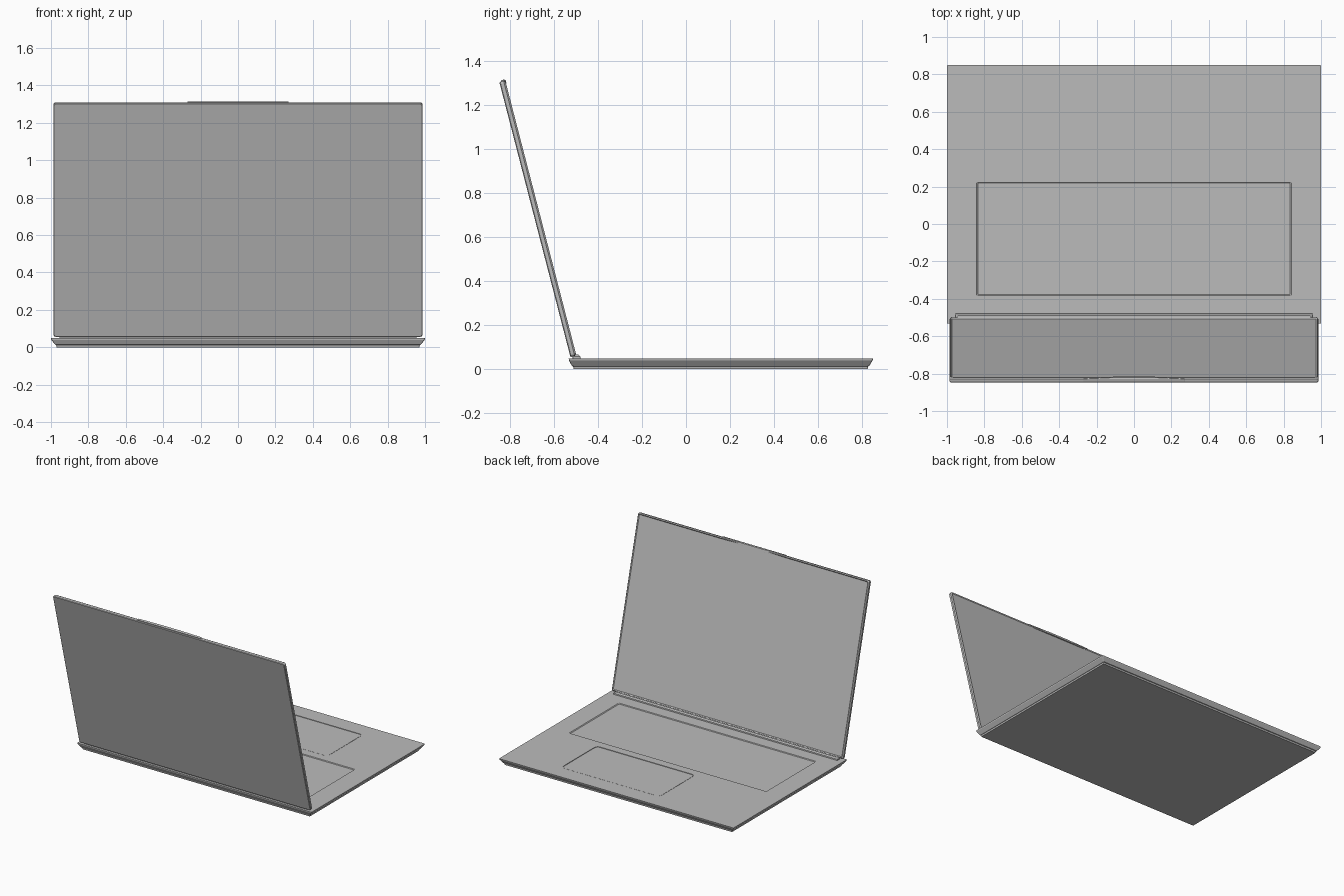
import bpy, bmesh, math
from mathutils import Matrix

if "Cube" in bpy.data.objects:
    bpy.data.objects.remove(bpy.data.objects["Cube"])

grey = bpy.data.materials.new("satin_grey")
grey.diffuse_color = (0.5, 0.5, 0.5, 1)
grey.use_nodes = True
grey.node_tree.nodes["Principled BSDF"].inputs["Base Color"].default_value = grey.diffuse_color


def rounded_rect(x0, x1, y0, y1, r, n=4):
    """Corner-rounded outline, counter-clockwise."""
    pts = []
    corners = [(x1 - r, y1 - r), (x0 + r, y1 - r), (x0 + r, y0 + r), (x1 - r, y0 + r)]
    for i, (cx, cy) in enumerate(corners):
        for k in range(n + 1):
            a = math.pi / 2 * (i + k / n)
            pts.append((cx + r * math.cos(a), cy + r * math.sin(a)))
    return pts


def loft(name, layers, r=0.01):
    """Stack of rounded rectangles (z, x0, x1, y0, y1), capped at both ends."""
    bm = bmesh.new()
    rings = []
    for z, x0, x1, y0, y1 in layers:
        rings.append([bm.verts.new((x, y, z)) for x, y in rounded_rect(x0, x1, y0, y1, r)])
    n = len(rings[0])
    for a, b in zip(rings, rings[1:]):
        for i in range(n):
            j = (i + 1) % n
            bm.faces.new((a[i], a[j], b[j], b[i]))
    bm.faces.new(rings[0][::-1])
    top = bm.faces.new(rings[-1])
    return name, bm, top


def finish(name, bm, matrix=None):
    bmesh.ops.recalc_face_normals(bm, faces=bm.faces)
    if matrix:
        bm.transform(matrix)
    me = bpy.data.meshes.new(name)
    bm.to_mesh(me)
    bm.free()
    me.materials.append(grey)
    ob = bpy.data.objects.new(name, me)
    bpy.context.collection.objects.link(ob)
    return ob


def cut(target, name, layers, r):
    nm, bm, _ = loft(name, layers, r)
    cutter = finish(nm, bm)
    cutter.hide_render = True
    cutter.hide_set(True)
    m = target.modifiers.new(name, 'BOOLEAN')
    m.operation = 'DIFFERENCE'
    m.solver = 'EXACT'
    m.object = cutter


# Base: narrow foot, undercut sides, thin deck edge
name, bm, _ = loft("base", [
    (0.0, -0.97, 0.97, -0.51, 0.825),
    (0.012, -0.972, 0.972, -0.513, 0.827),
    (0.014, -0.978, 0.978, -0.518, 0.832),
    (0.040, -0.998, 0.998, -0.532, 0.848),
    (0.049, -1.0, 1.0, -0.533, 0.85)], 0.006)
base = finish(name, bm)

# Shallow keyboard well with sloped walls
cut(base, "keyboard_cutter", [
    (0.044, -0.835, 0.835, -0.378, 0.218),
    (0.054, -0.847, 0.847, -0.388, 0.228)], 0.004)

# Touchpad recess, and the pad sitting just below the deck
cut(base, "touchpad_cutter", [
    (0.045, -0.28, 0.56, 0.288, 0.722),
    (0.055, -0.28, 0.56, 0.288, 0.722)], 0.03)
name, bm, _ = loft("touchpad", [
    (0.043, -0.276, 0.556, 0.292, 0.718),
    (0.0475, -0.276, 0.556, 0.292, 0.718)], 0.027)
finish(name, bm)

# Hinge bar along the back of the deck
name, bm, _ = loft("hinge", [
    (0.044, -0.955, 0.955, -0.515, -0.478),
    (0.058, -0.955, 0.955, -0.515, -0.480),
    (0.066, -0.945, 0.945, -0.510, -0.490)], 0.004)
finish(name, bm)

# Lid frame: local y runs up the lid, local z toward the screen side
lean = math.radians(14.5)
stand = (Matrix.Translation((0, -0.525, 0.055)) @ Matrix.Rotation(lean, 4, 'X')
         @ Matrix.Rotation(math.radians(90), 4, 'X') @ Matrix.Diagonal((1, 1, -1, 1)))

# Lid with chamfered rim and recessed screen
name, bm, front = loft("lid", [
    (0.0, -0.983, 0.983, 0.003, 1.287),
    (0.004, -0.987, 0.987, 0.0, 1.29),
    (0.020, -0.987, 0.987, 0.0, 1.29),
    (0.028, -0.980, 0.980, 0.006, 1.284)], 0.012)
bmesh.ops.inset_region(bm, faces=[front], thickness=0.012)
bmesh.ops.inset_region(bm, faces=[front], thickness=0.006, depth=-0.006)
finish(name, bm, stand)

# Small opening lip on the top edge of the lid
name, bm, _ = loft("lid_lip", [
    (0.008, -0.27, 0.27, 1.275, 1.295),
    (0.022, -0.27, 0.27, 1.275, 1.296),
    (0.030, -0.08, 0.08, 1.275, 1.292)], 0.004)
finish(name, bm, stand)
